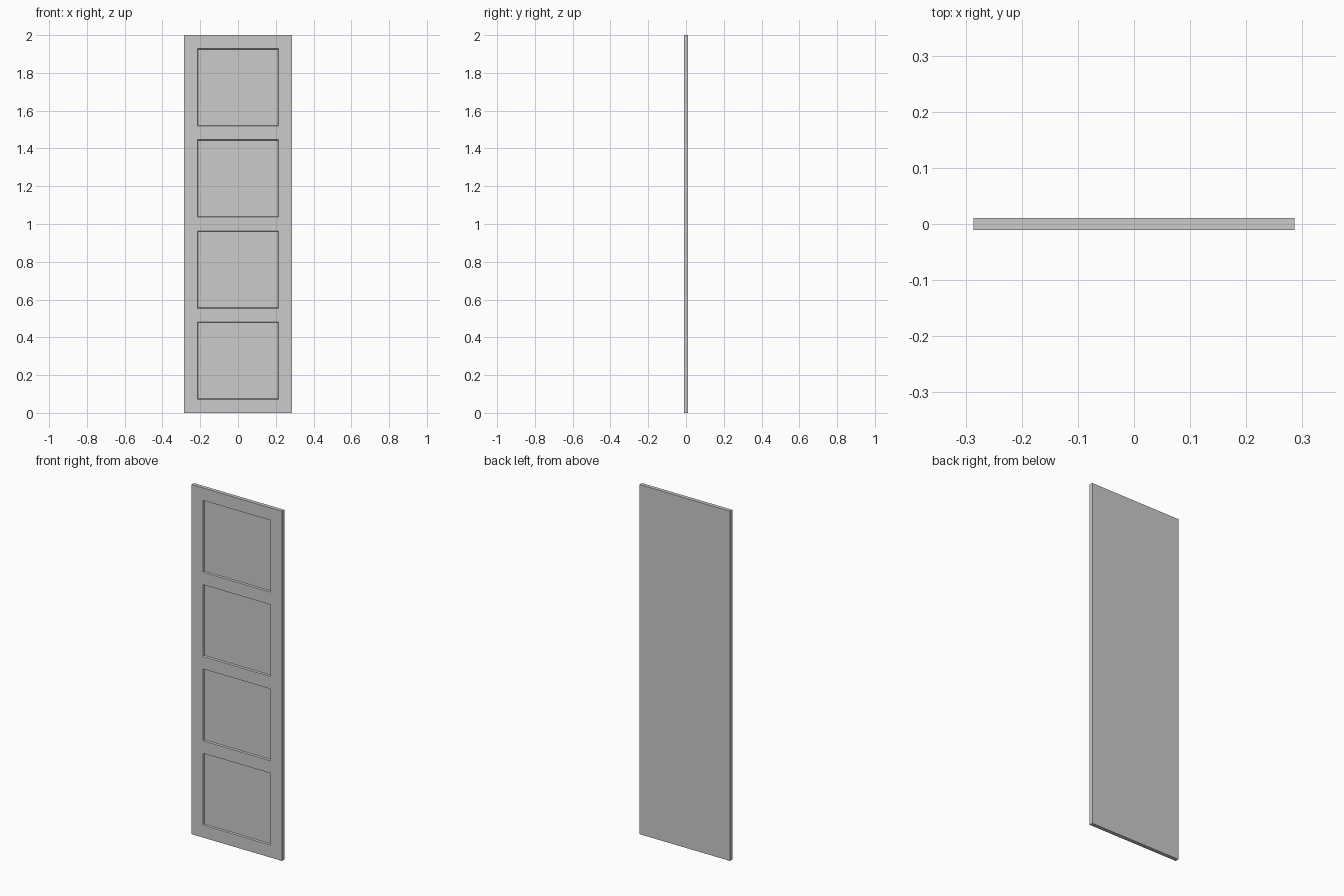
import bpy, bmesh

if "Cube" in bpy.data.objects:
    bpy.data.objects.remove(bpy.data.objects["Cube"])

W, H, T = 0.572, 2.0, 0.0215      # slab size
RAIL = 0.0715                     # frame width around and between panels
COUNT = 4
DEPTH, SLOPE = 0.008, 0.005       # panel recess and width of its sloped edge

bm = bmesh.new()

# Slab seen from the front as a grid of stiles, rails and panels
panel_h = (H - RAIL * (COUNT + 1)) / COUNT
xs = [-W / 2, -W / 2 + RAIL, W / 2 - RAIL, W / 2]
zs = [0.0]
for i in range(COUNT):
    zs += [zs[-1] + RAIL, zs[-1] + RAIL + panel_h]
zs.append(H)

grid = [[bm.verts.new((x, -T / 2, z)) for x in xs] for z in zs]
panels = []
for r in range(len(zs) - 1):
    for c in range(3):
        f = bm.faces.new((grid[r][c], grid[r][c + 1], grid[r + 1][c + 1], grid[r + 1][c]))
        if c == 1 and r % 2 == 1:
            panels.append(f)

# Sides and plain back
border = [e for e in bm.edges if e.is_boundary]
new = bmesh.ops.extrude_edge_only(bm, edges=border)["geom"]
for v in new:
    if isinstance(v, bmesh.types.BMVert):
        v.co.y = T / 2
bmesh.ops.holes_fill(bm, edges=[e for e in bm.edges if e.is_boundary], sides=0)
bmesh.ops.recalc_face_normals(bm, faces=bm.faces)

# Recessed panels with a narrow sloped edge
bmesh.ops.inset_individual(bm, faces=panels, thickness=SLOPE, depth=0)
for f in panels:
    for v in f.verts:
        v.co.y = -T / 2 + DEPTH

mesh = bpy.data.meshes.new("panelled_door")
bm.to_mesh(mesh)
bm.free()
door = bpy.data.objects.new("panelled_door", mesh)
bpy.context.collection.objects.link(door)
